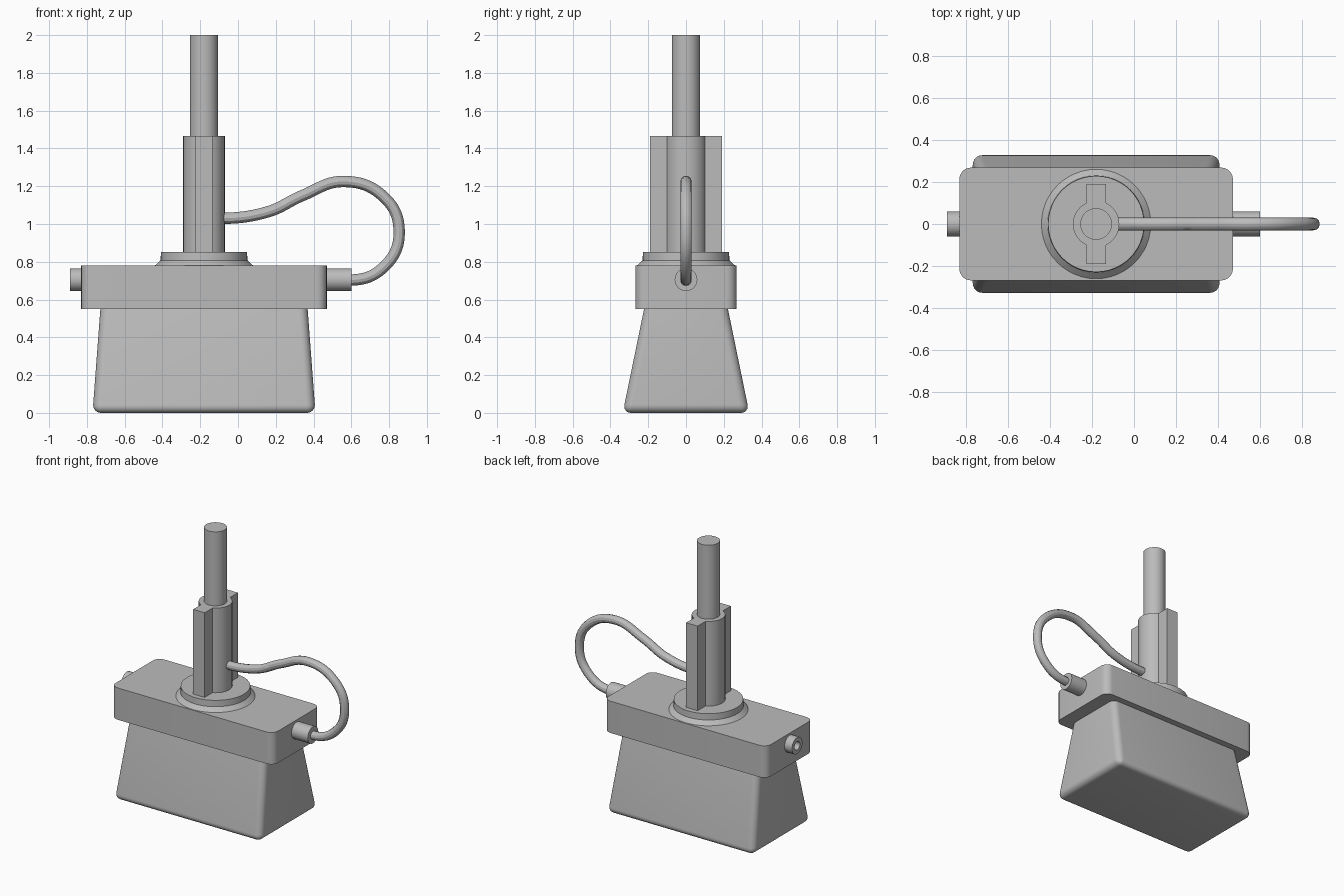
import bpy, bmesh, math
from mathutils import Vector

cube = bpy.data.objects.get("Cube")
if cube:
    bpy.data.objects.remove(cube, do_unlink=True)

GREY = (0.5, 0.5, 0.5, 1)
grey = bpy.data.materials.new("plain grey")
grey.use_nodes = True
grey.diffuse_color = GREY
grey.node_tree.nodes["Principled BSDF"].inputs["Base Color"].default_value = GREY

AXIS_X = -0.18   # centre of the upright column
PORT_Z = 0.705   # height of the side connectors


def finish(obj):
    obj.data.materials.append(grey)
    bpy.ops.object.select_all(action='DESELECT')
    obj.select_set(True)
    bpy.context.view_layer.objects.active = obj
    bpy.ops.object.shade_smooth_by_angle(angle=math.radians(30))
    return obj


def from_bmesh(name, bm):
    bmesh.ops.recalc_face_normals(bm, faces=bm.faces)
    mesh = bpy.data.meshes.new(name)
    bm.to_mesh(mesh)
    bm.free()
    obj = bpy.data.objects.new(name, mesh)
    bpy.context.collection.objects.link(obj)
    return finish(obj)


def block(name, x, z0, z1, bottom, top, radius, round_bottom=False):
    """Box with half sizes at bottom and top, and rounded upright edges."""
    bm = bmesh.new()
    bmesh.ops.create_cube(bm, size=2)
    for v in bm.verts:
        hx, hy = top if v.co.z > 0 else bottom
        v.co = (x + v.co.x * hx, v.co.y * hy, z1 if v.co.z > 0 else z0)
    edges = [e for e in bm.edges
             if abs(e.verts[0].co.z - e.verts[1].co.z) > 0.01
             or (round_bottom and e.verts[0].co.z < z0 + 0.01)]
    bmesh.ops.bevel(bm, geom=edges, offset=radius, offset_type='OFFSET',
                    segments=6, profile=0.5, affect='EDGES')
    return from_bmesh(name, bm)


def lathe(name, profile, origin, direction=(0, 0, 1), steps=48):
    """Turn (radius, height) points around an axis."""
    bm = bmesh.new()
    verts = [bm.verts.new((r, 0, h)) for r, h in profile]
    edges = [bm.edges.new(pair) for pair in zip(verts, verts[1:])]
    bmesh.ops.spin(bm, geom=verts + edges, cent=(0, 0, 0), axis=(0, 0, 1),
                   angle=math.tau, steps=steps)
    bmesh.ops.remove_doubles(bm, verts=bm.verts, dist=1e-5)
    turn = Vector((0, 0, 1)).rotation_difference(Vector(direction))
    for v in bm.verts:
        v.co = turn @ v.co + Vector(origin)
    return from_bmesh(name, bm)


# Tapered body and the housing on top of it
block("tapered_body", -0.18, 0, 0.56, (0.59, 0.335), (0.548, 0.22), 0.045, True)
block("housing", -0.18, 0.55, 0.78, (0.65, 0.268), (0.65, 0.268), 0.055)

# Collar with a sloped foot, and the rod
lathe("collar", [(0, 0.77), (0.26, 0.77), (0.26, 0.78), (0.23, 0.808),
                 (0.228, 0.853), (0, 0.853)], (AXIS_X, 0, 0))
lathe("rod", [(0, 1.4), (0.075, 1.4), (0.075, 2), (0, 2)], (AXIS_X, 0, 0))

# Sleeve: round section with a flat fin front and back
R, FIN, REACH = 0.11, 0.046, 0.19
limit = math.acos(FIN / R)
outline = []
for start, side in ((-limit, 1), (math.pi - limit, -1)):
    for i in range(25):
        a = start + 2 * limit * i / 24
        outline.append((R * math.cos(a), R * math.sin(a)))
    outline += [(side * FIN, side * REACH), (-side * FIN, side * REACH)]
bm = bmesh.new()
face = bm.faces.new([bm.verts.new((AXIS_X + x, y, 0.85)) for x, y in outline])
lifted = bmesh.ops.extrude_face_region(bm, geom=[face])["geom"]
bmesh.ops.translate(bm, vec=(0, 0, 1.465 - 0.85),
                    verts=[g for g in lifted if isinstance(g, bmesh.types.BMVert)])
from_bmesh("finned_sleeve", bm)

# Side connectors: cable socket and open port
lathe("cable_socket", [(0, 0), (0.06, 0), (0.06, 0.15), (0, 0.15)],
      (0.45, 0, PORT_Z), (1, 0, 0), 32)
lathe("open_port", [(0, 0), (0.06, 0), (0.06, 0.08), (0.03, 0.08), (0.03, 0.03), (0, 0.03)],
      (-0.81, 0, PORT_Z), (-1, 0, 0), 32)

# Cable looping from the sleeve to the socket
path = [(-0.1, 1.03), (0.16, 1.065), (0.34, 1.15), (0.56, 1.225),
        (0.77, 1.145), (0.853, 0.97), (0.78, 0.78), (0.58, 0.703)]
curve = bpy.data.curves.new("cable", 'CURVE')
curve.dimensions = '3D'
curve.bevel_depth = 0.03
curve.bevel_resolution = 4
curve.resolution_u = 10
curve.use_fill_caps = True
spline = curve.splines.new('BEZIER')
spline.bezier_points.add(len(path) - 1)
for p, (x, z) in zip(spline.bezier_points, path):
    p.co = (x, 0, z)
    p.handle_left_type = p.handle_right_type = 'AUTO'
for p, reach in ((spline.bezier_points[0], 0.09), (spline.bezier_points[-1], -0.09)):
    p.handle_left_type = p.handle_right_type = 'FREE'
    p.handle_left = p.co - Vector((reach, 0, 0))
    p.handle_right = p.co + Vector((reach, 0, 0))
    if reach < 0:
        p.handle_left, p.handle_right = p.co + Vector((-reach, 0, 0)), p.co + Vector((reach, 0, 0))
cable = bpy.data.objects.new("cable", curve)
bpy.context.collection.objects.link(cable)
bpy.ops.object.select_all(action='DESELECT')
cable.select_set(True)
bpy.context.view_layer.objects.active = cable
bpy.ops.object.convert(target='MESH')
finish(bpy.context.view_layer.objects.active)
